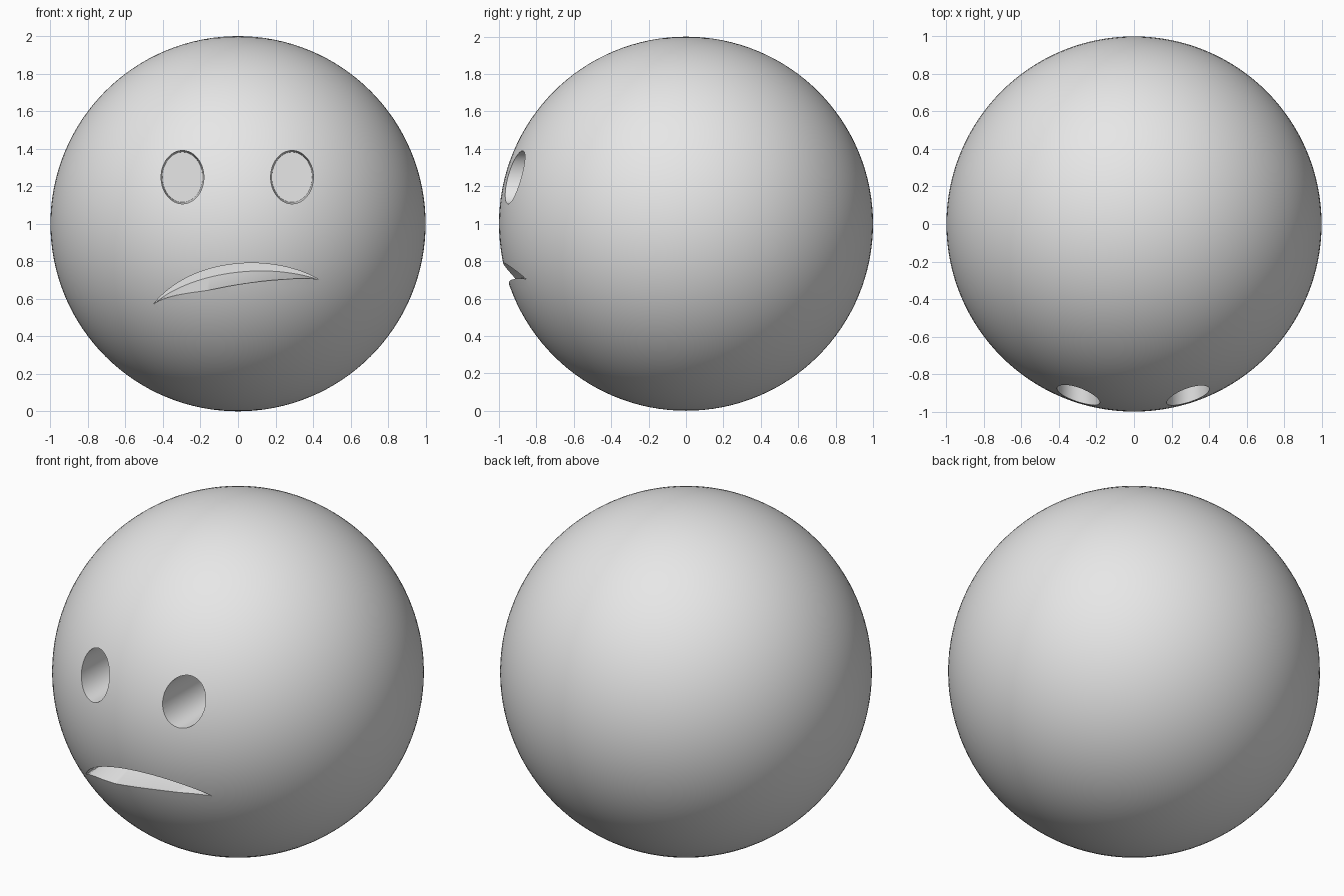
import bpy, bmesh
from math import pi, sin, cos, radians
from mathutils import Vector

if "Cube" in bpy.data.objects:
    bpy.data.objects.remove(bpy.data.objects["Cube"], do_unlink=True)

# Single plain colour
grey = bpy.data.materials.new("plain_grey")
colour = (0.8, 0.8, 0.8, 1)
grey.diffuse_color = colour
grey.use_nodes = True
for node in grey.node_tree.nodes:
    if node.type == "BSDF_PRINCIPLED":
        node.inputs["Base Color"].default_value = colour


def bezier(a, b, c, d, steps=40):
    a, b, c, d = map(Vector, (a, b, c, d))
    out = []
    for i in range(steps + 1):
        t = i / steps
        s = 1 - t
        out.append(a * s**3 + b * 3 * s * s * t + c * 3 * s * t * t + d * t**3)
    return out


def loft_cutter(name, rings):
    """Closed solid through (depth, outline) rings, outlines given in x and z."""
    bm = bmesh.new()
    loops = [[bm.verts.new((p[0], y, p[1])) for p in outline] for y, outline in rings]
    n = len(loops[0])
    for near, far in zip(loops, loops[1:]):
        for i in range(n):
            j = (i + 1) % n
            bm.faces.new((near[i], near[j], far[j], far[i]))
    bm.faces.new(loops[0])
    bm.faces.new(loops[-1])
    bmesh.ops.recalc_face_normals(bm, faces=bm.faces)
    mesh = bpy.data.meshes.new(name)
    bm.to_mesh(mesh)
    bm.free()
    mesh.materials.append(grey)
    obj = bpy.data.objects.new(name, mesh)
    bpy.context.collection.objects.link(obj)
    obj.hide_render = True
    return obj


# Ball head
bpy.ops.mesh.primitive_uv_sphere_add(segments=128, ring_count=64, radius=1, location=(0, 0, 1))
head = bpy.context.object
head.name = "head"
head.data.materials.append(grey)


# Oval eye sockets, slightly tapered
def oval(x, scale):
    return [(x + 0.114 * scale * cos(2 * pi * i / 64), 1.248 + 0.142 * scale * sin(2 * pi * i / 64))
            for i in range(64)]


cutters = []
for side, x in (("right", -0.296), ("left", 0.288)):
    cutters.append(loft_cutter(side + "_eye_cutter",
                               [(-1.1, oval(x, 1)), (-0.85, oval(x, 1)), (-0.6, oval(x, 0.94))]))

# Lopsided frowning mouth, its lower lip sloping up into the head
upper = bezier((-0.45, 0.572), (-0.24, 0.83), (0.2, 0.84), (0.43, 0.702))
lower = bezier((-0.45, 0.572), (-0.25, 0.625), (0.1, 0.725), (0.43, 0.702))


def crescent(lift):
    lip = [b.lerp(a, lift) for a, b in zip(upper, lower)]
    return upper + lip[-2:0:-1]


cutters.append(loft_cutter("mouth_cutter",
                           [(-1.1, crescent(0)), (-0.92, crescent(0)), (-0.74, crescent(0.6))]))

# Carve the face
for cutter in cutters:
    cut = head.modifiers.new(cutter.name, "BOOLEAN")
    cut.operation = "DIFFERENCE"
    cut.solver = "EXACT"
    cut.object = cutter
    bpy.ops.object.modifier_apply(modifier=cut.name)
for cutter in cutters:
    bpy.data.objects.remove(cutter, do_unlink=True)

bpy.ops.object.shade_smooth_by_angle(angle=radians(30))
